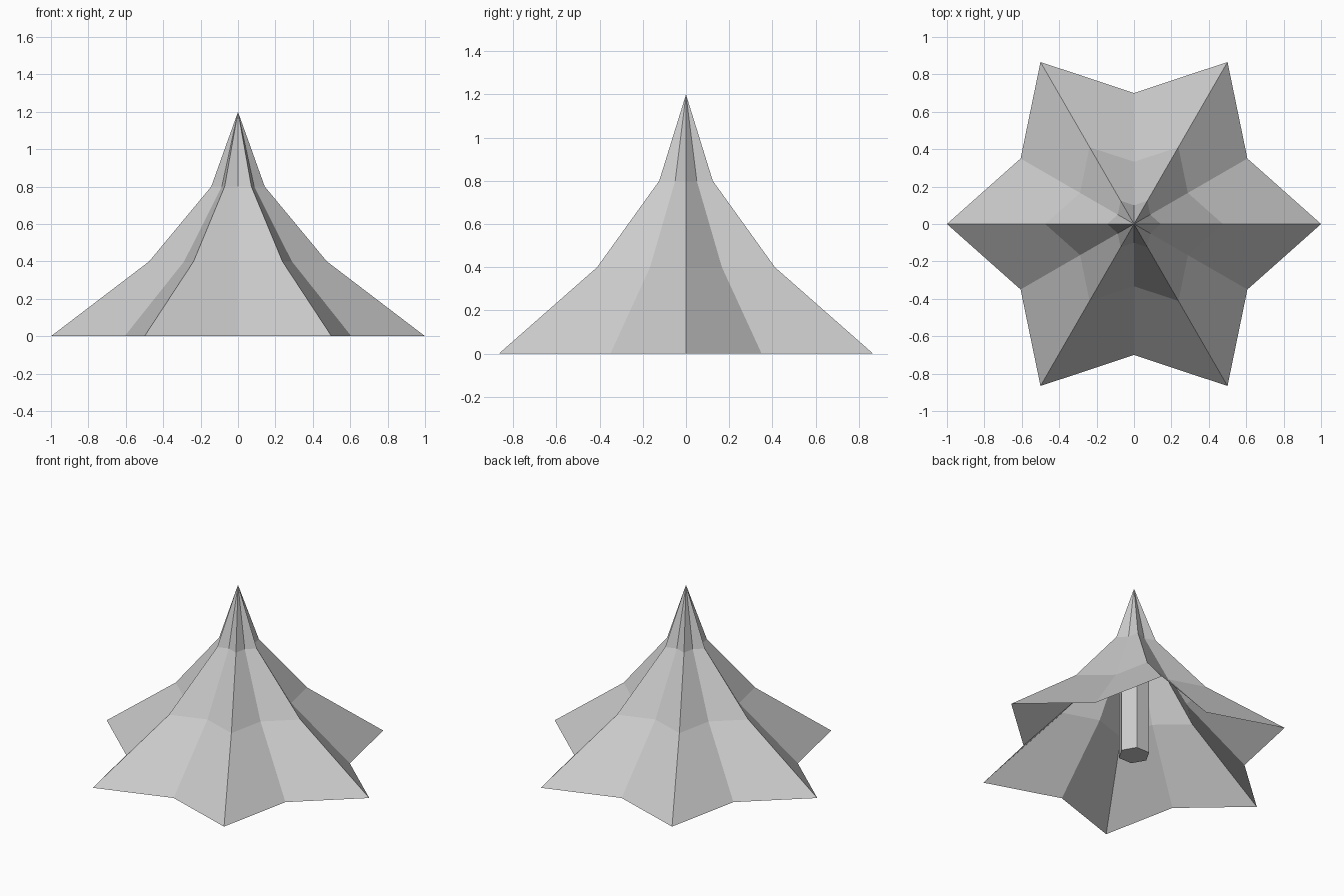
import bpy, bmesh
from math import cos, sin, pi

if "Cube" in bpy.data.objects:
    bpy.data.objects.remove(bpy.data.objects["Cube"])

POINTS = 6
VALLEY = 0.7                                     # valley radius relative to tip radius
TIERS = [(0.0, 1.0), (0.4, 0.475), (0.8, 0.143)]  # (height, tip radius)
APEX = 1.2


def finish(bm, name):
    bmesh.ops.recalc_face_normals(bm, faces=bm.faces)
    mesh = bpy.data.meshes.new(name)
    bm.to_mesh(mesh)
    bm.free()
    obj = bpy.data.objects.new(name, mesh)
    bpy.context.collection.objects.link(obj)
    return obj


def ring(bm, radii, z):
    n = len(radii)
    return [bm.verts.new((r * cos(2 * pi * i / n), r * sin(2 * pi * i / n), z))
            for i, r in enumerate(radii)]


def bridge(bm, lower, upper):
    n = len(lower)
    for i in range(n):
        j = (i + 1) % n
        bm.faces.new((lower[i], lower[j], upper[j], upper[i]))


# Star-shaped foliage: open underneath, narrowing in tiers to a point
bm = bmesh.new()
rings = [ring(bm, [r, r * VALLEY] * POINTS, z) for z, r in TIERS]
for lower, upper in zip(rings, rings[1:]):
    bridge(bm, lower, upper)
tip = bm.verts.new((0, 0, APEX))
top = rings[-1]
for i in range(len(top)):
    bm.faces.new((top[i], top[(i + 1) % len(top)], tip))
finish(bm, "foliage")

# Six-sided trunk, hidden inside the foliage
bm = bmesh.new()
base = ring(bm, [0.1] * 6, 0.0)
head = ring(bm, [0.1] * 6, 0.8)
bridge(bm, base, head)
bm.faces.new(base[::-1])
bm.faces.new(head)
finish(bm, "trunk")
